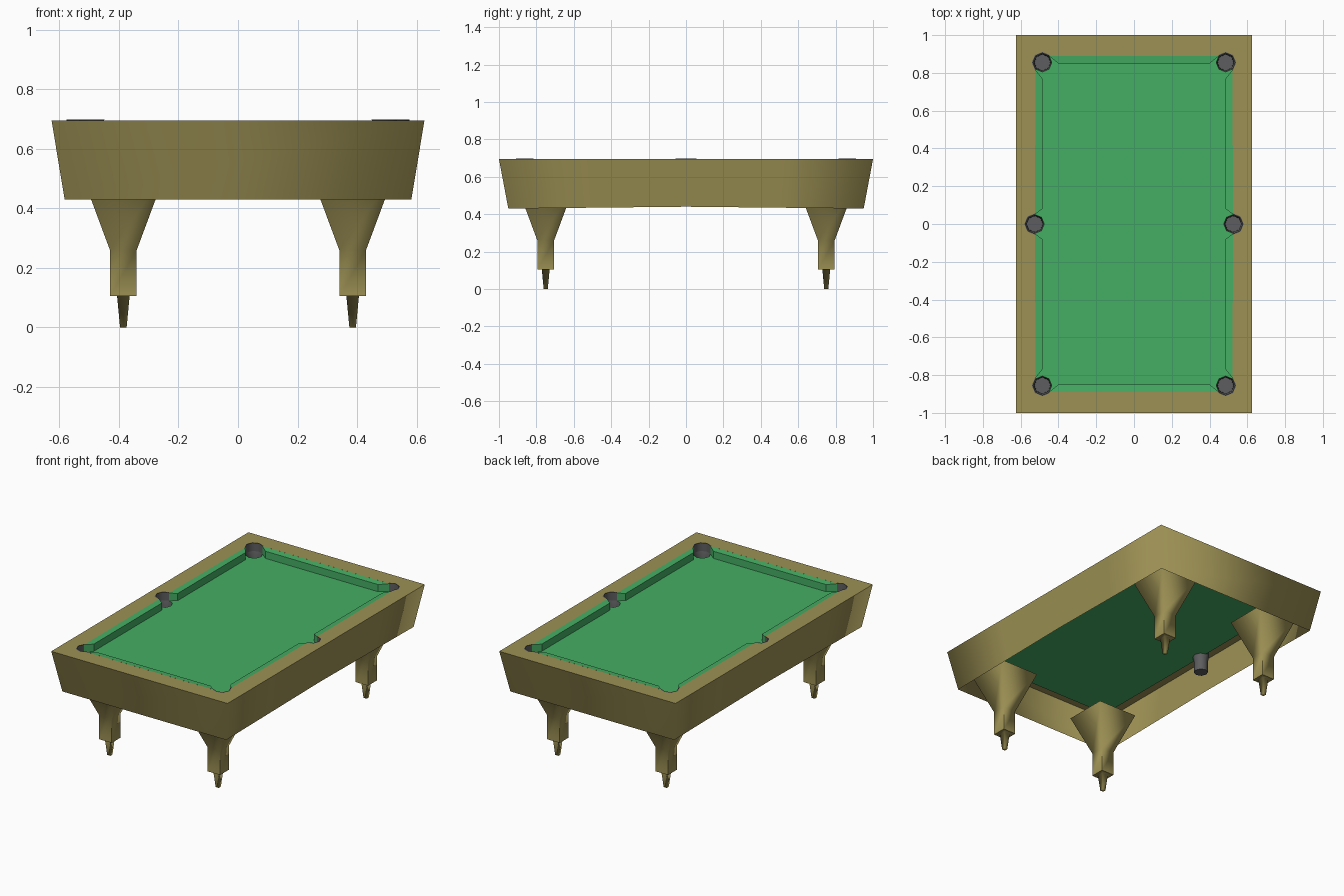
import bpy, bmesh
from math import cos, sin, radians

if "Cube" in bpy.data.objects:
    bpy.data.objects.remove(bpy.data.objects["Cube"])

TOP, BED, CUP = 0.695, 0.645, 0.54


def material(name, rgb):
    m = bpy.data.materials.new(name)
    m.diffuse_color = (*rgb, 1)
    m.use_nodes = True
    m.node_tree.nodes["Principled BSDF"].inputs["Base Color"].default_value = m.diffuse_color
    return m


WOOD = material("wood", (0.34, 0.285, 0.09))
CLOTH = material("cloth", (0.06, 0.42, 0.125))
DARK = material("pocket_grey", (0.11, 0.11, 0.115))


def make(name, verts, faces, mat, angle=None):
    me = bpy.data.meshes.new(name)
    me.from_pydata(verts, [], faces)
    me.materials.append(mat)
    ob = bpy.data.objects.new(name, me)
    bpy.context.collection.objects.link(ob)
    if angle:
        bpy.ops.object.select_all(action='DESELECT')
        ob.select_set(True)
        bpy.context.view_layer.objects.active = ob
        bpy.ops.object.shade_smooth_by_angle(angle=radians(angle))
    return ob


def ring(quarter):
    """Mirror a quarter outline (from +x axis towards +y) into a closed loop."""
    half = quarter + [(-x, y) for x, y in reversed(quarter)]
    return half + [(-x, -y) for x, y in half][1:-1]


def loft(loops, closed=True):
    """Stack loops of 3D points and skin them with quads."""
    n = len(loops[0])
    verts = [p for l in loops for p in l]
    faces = [(r * n + i, r * n + (i + 1) % n, (r + 1) * n + (i + 1) % n, (r + 1) * n + i)
             for r in range(len(loops) - 1) for i in range(n if closed else n - 1)]
    return verts, faces


def arc(c, r, a0, a1):
    step = 45 if a1 > a0 else -45
    return [(c[0] + r * cos(radians(a)), c[1] + r * sin(radians(a)))
            for a in range(a0, a1 + step, step)]


def square(c, h, z):
    return [(c[0] + sx * h, c[1] + sy * h, z) for sx, sy in ((-1, -1), (1, -1), (1, 1), (-1, 1))]


SIDE, CORNER, R = (0.525, 0), (0.485, 0.855), 0.05

# Sloping skirt, open below, with a very slight arch along the long sides
low = ring([(0.582, 0), (0.582, 0.48), (0.582, 0.95)])
high = ring([(0.626, 0), (0.626, 0.5), (0.626, 1.0)])
v, f = loft([[(x, y, 0.44 - 0.01 * abs(y) / 0.95) for x, y in low],
             [(x, y, TOP) for x, y in high]])
make("skirt", v, f, WOOD, 100)

# Flat wooden rail top, notched around the pockets
inner = ring(arc(SIDE, R, 0, 90) + arc(CORNER, R, -45, 135))
bm = bmesh.new()
edges = []
for loop in (high, inner):
    vs = [bm.verts.new((x, y, TOP)) for x, y in loop]
    edges += [bm.edges.new((vs[i - 1], vs[i])) for i in range(len(vs))]
bmesh.ops.triangle_fill(bm, edges=edges, use_beauty=True)
for face in bm.faces:
    face.normal_update()
    if face.normal.z < 0:
        face.normal_flip()
me = bpy.data.meshes.new("rail_top")
bm.to_mesh(me)
bm.free()
me.materials.append(WOOD)
bpy.context.collection.objects.link(bpy.data.objects.new("rail_top", me))

# Cloth bed, cut away where the pockets sit
bed = ring(arc(SIDE, R, 180, 90) + arc(CORNER, R, -45, -225))
make("bed", [(x, y, BED) for x, y in bed], [tuple(range(len(bed)))], CLOTH)


# Cushions: top strip, nose face and angled ends
def cushion(name, path):
    o0, n0, n1, o1 = path
    verts = [(*o0, TOP), (*n0, TOP - 0.004), (*n1, TOP - 0.004), (*o1, TOP)]
    verts += [(x, y, BED) for x, y in path]
    make(name, verts, [(0, 1, 2, 3), (0, 4, 5, 1), (1, 5, 6, 2), (2, 6, 7, 3)], CLOTH)


for s in (1, -1):
    cushion("end_cushion", [(0.45 * s, 0.89 * s), (0.40 * s, 0.85 * s),
                            (-0.40 * s, 0.85 * s), (-0.45 * s, 0.89 * s)])
    for t in (1, -1):
        side = [(0.525, 0.05), (0.485, 0.08), (0.485, 0.77), (0.525, 0.82)]
        path = [(x * s, y * t) for x, y in side]
        cushion("side_cushion", path if s * t < 0 else path[::-1])


# Pockets: eight-sided cup below the bed and a rim wall on the outer half
def pocket(c, a0, a1):
    profile = [(R, BED), (0.043, BED - 0.03), (0.042, CUP)]
    v, f = loft([[(x, y, z) for x, y in arc(c, r, 0, 315)] for r, z in profile])
    f.append(tuple(range(16, 24)))
    make("pocket_cup", v, f, DARK, 50)
    v, f = loft([[(x, y, z) for x, y in arc(c, r, a0, a1)]
                 for r, z in ((R, BED), (R, TOP + 0.003), (R + 0.006, TOP + 0.001))], False)
    make("pocket_rim", v, f, DARK, 50)


pocket(SIDE, -90, 90)
pocket((-SIDE[0], 0), 90, 270)
for sx, sy, a0 in ((1, 1, -45), (-1, 1, 45), (-1, -1, 135), (1, -1, -135)):
    pocket((CORNER[0] * sx, CORNER[1] * sy), a0, a0 + 180)

# Legs: tapered foot, square block and flared top
for sx in (1, -1):
    for sy in (1, -1):
        c = (0.385 * sx, 0.75 * sy)
        v, f = loft([square(c, h, z) for h, z in ((0.011, 0), (0.021, 0.105), (0.045, 0.105),
                                                  (0.045, 0.26), (0.138, 0.51))])
        n = len(v)
        f += [(3, 2, 1, 0), (n - 4, n - 3, n - 2, n - 1)]
        make("leg", v, f, WOOD, 89)
